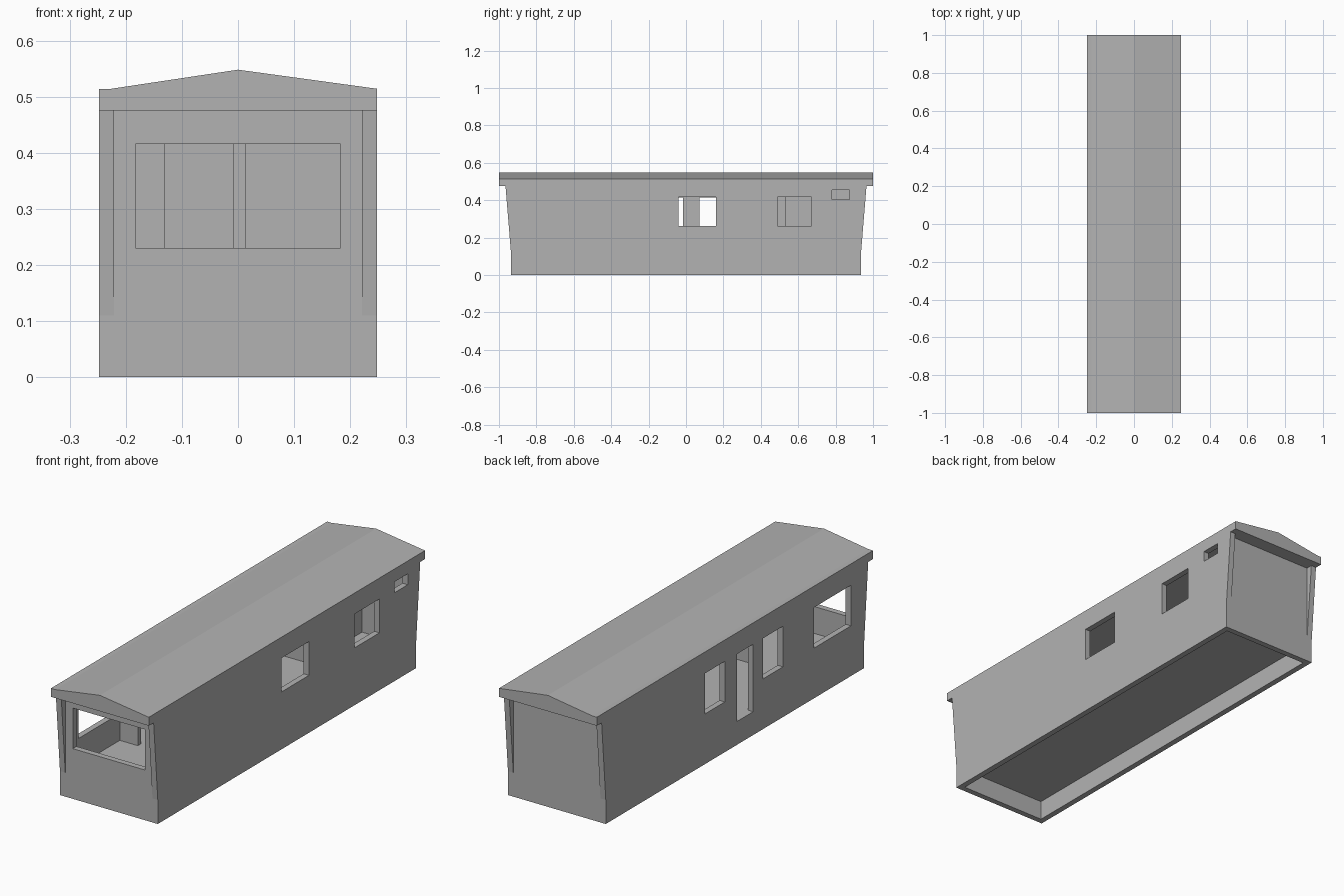
import bpy
import bmesh
from mathutils import Matrix

cube = bpy.data.objects.get("Cube")
if cube:
    bpy.data.objects.remove(cube, do_unlink=True)

grey = bpy.data.materials.new("plain grey")
grey.use_nodes = True
COLOUR = (0.448, 0.448, 0.448, 1)
grey.diffuse_color = COLOUR
grey.node_tree.nodes["Principled BSDF"].inputs["Base Color"].default_value = COLOUR

# Overall sizes
HX, HY, T = 0.248, 0.935, 0.027
FLOOR, EAVE = 0.107, 0.475
IX, IY = HX - T, HY - T


def rect(a0, a1, z0, z1):
    return [(a0, z0), (a1, z0), (a1, z1), (a0, z1)]


def panel(name, outline, axis, start, end, holes=()):
    """Extrude a flat outline with holes along x or y; outline is (other axis, z)."""
    curve = bpy.data.curves.new(name, "CURVE")
    curve.dimensions, curve.fill_mode = "2D", "BOTH"
    curve.extrude = (end - start) / 2
    for loop in [outline, *holes]:
        spline = curve.splines.new("POLY")
        spline.points.add(len(loop) - 1)
        for point, (a, z) in zip(spline.points, loop):
            point.co = (a, z, 0, 1)
        spline.use_cyclic_u = True
    temp = bpy.data.objects.new(name + "_outline", curve)
    bpy.context.collection.objects.link(temp)
    graph = bpy.context.evaluated_depsgraph_get()
    mesh = bpy.data.meshes.new_from_object(temp.evaluated_get(graph))
    bpy.data.objects.remove(temp, do_unlink=True)
    bpy.data.curves.remove(curve)

    # Stand the panel up and move it into place
    mid = (start + end) / 2
    if axis == "x":
        place = Matrix(((0, 0, 1, mid), (1, 0, 0, 0), (0, 1, 0, 0), (0, 0, 0, 1)))
    else:
        place = Matrix(((1, 0, 0, 0), (0, 0, -1, mid), (0, 1, 0, 0), (0, 0, 0, 1)))
    mesh.transform(place)
    bm = bmesh.new()
    bm.from_mesh(mesh)
    bmesh.ops.remove_doubles(bm, verts=bm.verts, dist=0.0001)
    bmesh.ops.recalc_face_normals(bm, faces=bm.faces)
    for face in bm.faces:
        face.smooth = False
        face.material_index = 0
    bm.to_mesh(mesh)
    bm.free()
    mesh.name = name
    mesh.materials.clear()
    mesh.materials.append(grey)
    obj = bpy.data.objects.new(name, mesh)
    bpy.context.collection.objects.link(obj)
    return obj


# Long side walls, flaring into fins under the eaves at both ends
side = [(-HY, 0), (HY, 0), (HY, 0.11), (0.965, EAVE), (-0.965, EAVE), (-HY, 0.11)]
left_holes = [rect(-0.04, 0.16, 0.263, 0.418),
              rect(0.49, 0.67, 0.263, 0.418),
              rect(0.78, 0.875, 0.405, 0.455)]
right_holes = [rect(0.073, 0.218, 0.23, 0.416),
               rect(-0.132, -0.016, FLOOR, 0.416),
               rect(-0.348, -0.203, 0.23, 0.416),
               rect(-0.84, -0.572, 0.23, 0.416)]
panel("left_wall", side, "x", IX, HX, left_holes)
panel("right_wall", side, "x", -HX, -IX, right_holes)

# End walls, the front one with a wide window
end_wall = rect(-IX, IX, 0, EAVE)
panel("front_wall", end_wall, "y", -HY, -IY, [rect(-0.183, 0.183, 0.23, 0.416)])
panel("back_wall", end_wall, "y", IY, HY)

# Floor raised above the open skirt
panel("floor", rect(-IX, IX, 0.09, FLOOR), "y", -IY, IY)

# Inner partitions
panel("front_partition_right", rect(-IX, -0.13, FLOOR, EAVE), "y", -0.54, -0.515)
panel("front_partition_left", rect(0.013, IX, FLOOR, EAVE), "y", -0.54, -0.515)
panel("rear_partition", rect(-IX, -0.007, FLOOR, EAVE), "y", 0.53, 0.555)
panel("closet_partition", rect(0.555, IY, FLOOR, EAVE), "x", -0.032, -0.007)

# Low gabled roof slab overhanging both ends
gable = [(-HX, EAVE), (HX, EAVE), (HX, 0.514), (0, 0.548), (-0.226, 0.514), (-HX, 0.514)]
panel("roof", gable, "y", -1, 1)
